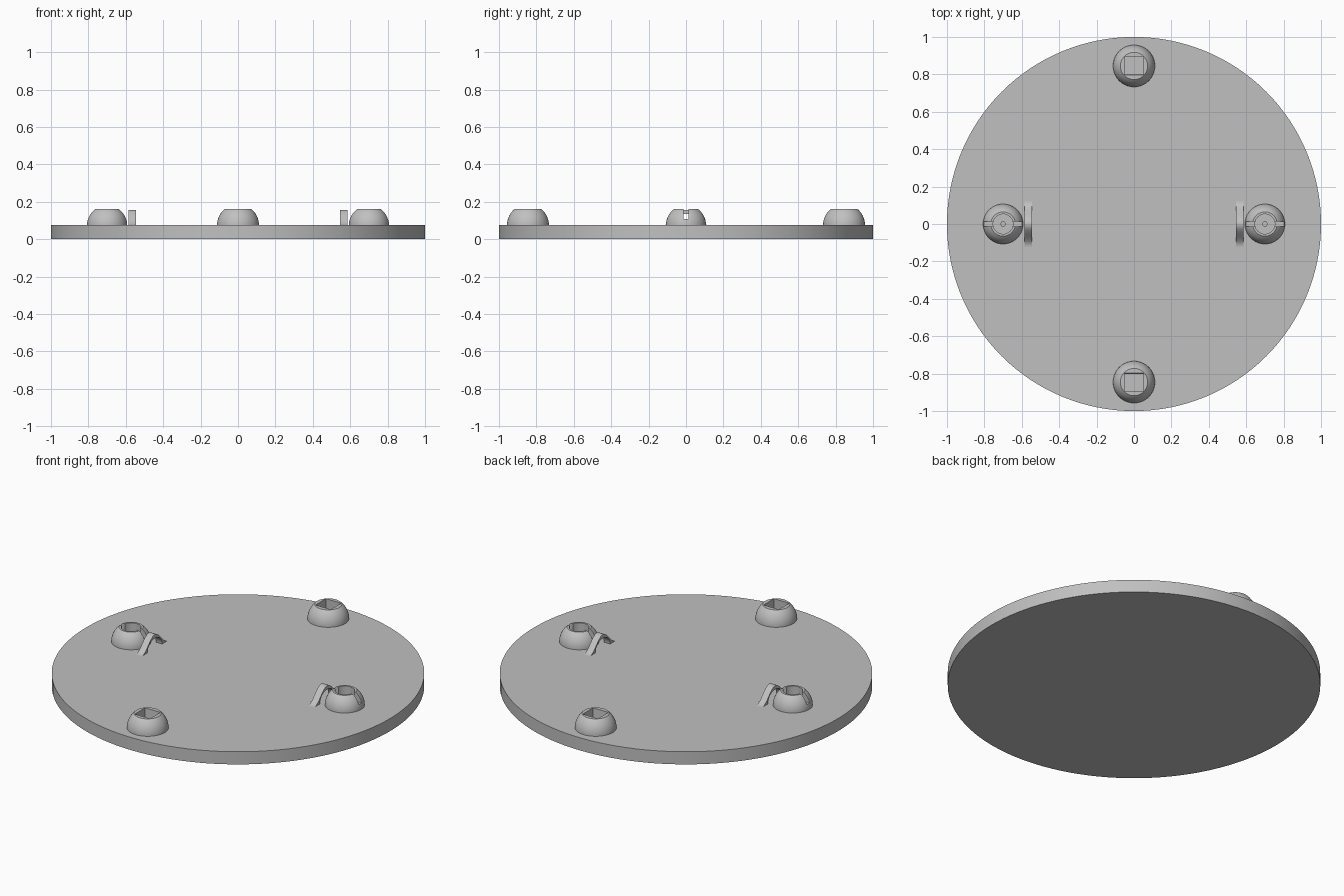
import bpy, bmesh, math
from mathutils import Matrix

if "Cube" in bpy.data.objects:
    bpy.data.objects.remove(bpy.data.objects["Cube"])

TOP = 0.075   # height of the disc surface
CAP = 0.16    # height of the flattened knob tops

grey = bpy.data.materials.new("plain grey")
grey.diffuse_color = (0.53, 0.53, 0.53, 1)
grey.use_nodes = True
grey.node_tree.nodes["Principled BSDF"].inputs["Base Color"].default_value = grey.diffuse_color


def finish(name, bm, angle=30):
    bmesh.ops.recalc_face_normals(bm, faces=bm.faces)
    me = bpy.data.meshes.new(name)
    bm.to_mesh(me)
    bm.free()
    ob = bpy.data.objects.new(name, me)
    bpy.context.collection.objects.link(ob)
    me.materials.append(grey)
    smooth(ob, angle)
    return ob


def smooth(ob, angle=30):
    bpy.ops.object.select_all(action='DESELECT')
    ob.select_set(True)
    bpy.context.view_layer.objects.active = ob
    bpy.ops.object.shade_smooth_by_angle(angle=math.radians(angle))


def cylinder(name, r, z0, z1, x=0, y=0, seg=48):
    bm = bmesh.new()
    bmesh.ops.create_cone(bm, cap_ends=True, segments=seg, radius1=r, radius2=r,
                          depth=z1 - z0, matrix=Matrix.Translation((x, y, (z0 + z1) / 2)))
    return finish(name, bm)


def box(name, x0, x1, y0, y1, z0, z1):
    bm = bmesh.new()
    bmesh.ops.create_cube(bm, size=1)
    for v in bm.verts:
        v.co = (x1 if v.co.x > 0 else x0, y1 if v.co.y > 0 else y0, z1 if v.co.z > 0 else z0)
    return finish(name, bm)


def knob(name, r, x, y, seg=64, rings=14):
    # hemisphere with its top sliced flat
    bm = bmesh.new()
    end = math.asin((CAP - TOP) / r)
    loops = []
    for i in range(rings + 1):
        a = end * i / rings
        loops.append([bm.verts.new((x + r * math.cos(a) * math.cos(2 * math.pi * k / seg),
                                    y + r * math.cos(a) * math.sin(2 * math.pi * k / seg),
                                    TOP + r * math.sin(a))) for k in range(seg)])
    for lo, hi in zip(loops, loops[1:]):
        for k in range(seg):
            n = (k + 1) % seg
            bm.faces.new((lo[k], lo[n], hi[n], hi[k]))
    bm.faces.new(loops[0])
    bm.faces.new(loops[-1])
    return finish(name, bm)


def cut(ob, *cutters):
    for c in cutters:
        m = ob.modifiers.new("cut", 'BOOLEAN')
        m.operation, m.solver, m.object = 'DIFFERENCE', 'EXACT', c
        bpy.context.view_layer.objects.active = ob
        bpy.ops.object.modifier_apply(modifier=m.name)
        bpy.data.objects.remove(c)
    smooth(ob)


def clip(name, x0, x1, n=32):
    # bell-shaped strip with a rounded opening, extruded along x
    bm = bmesh.new()
    rows = []
    for i in range(n + 1):
        t = -1 + 2 * i / n
        outer = (0.122 * t, TOP + 0.041 * (1 + math.cos(math.pi * t)))
        a = math.pi * (1 - i / n)
        inner = (0.068 * math.cos(a), TOP + 0.06 * math.sin(a))
        rows.append([bm.verts.new((x, p[0], p[1])) for p in (outer, inner) for x in (x0, x1)])
    for a, b in zip(rows, rows[1:]):
        for p, q in ((0, 1), (1, 3), (3, 2), (2, 0)):
            bm.faces.new((a[p], a[q], b[q], b[p]))
    bm.faces.new((rows[0][0], rows[0][1], rows[0][3], rows[0][2]))
    bm.faces.new((rows[-1][0], rows[-1][1], rows[-1][3], rows[-1][2]))
    return finish(name, bm)


# round base plate
cylinder("base_disc", 1, 0, TOP, seg=128)

# front and back knobs with square sockets, inner socket wall slightly sloped
for side, word in ((-1, "front"), (1, "back")):
    ob = knob(word + "_knob", 0.112, 0, 0.845 * side)
    socket = box("socket_cutter", -0.05, 0.05, 0.845 * side - 0.05, 0.845 * side + 0.05,
                 TOP + 0.005, 0.2)
    for v in socket.data.vertices:
        if v.co.z < 0.1 and abs(v.co.y) < 0.845:
            v.co.y += 0.008 * side
    cut(ob, socket)

# left and right slotted knobs with a centre pin, each beside a bell-shaped clip
for side, word in ((-1, "left"), (1, "right")):
    x = 0.70 * side
    ob = knob(word + "_slotted_knob", 0.107, x, 0)
    cut(ob, cylinder("bore_cutter", 0.053, TOP + 0.01, 0.2, x),
        box("slot_cutter", x - 0.2, x + 0.2, -0.014, 0.014, 0.107, 0.2))
    cylinder(word + "_pin", 0.014, TOP, 0.1, x, seg=24)
    clip(word + "_clip", 0.565 * side - 0.02, 0.565 * side + 0.02)
